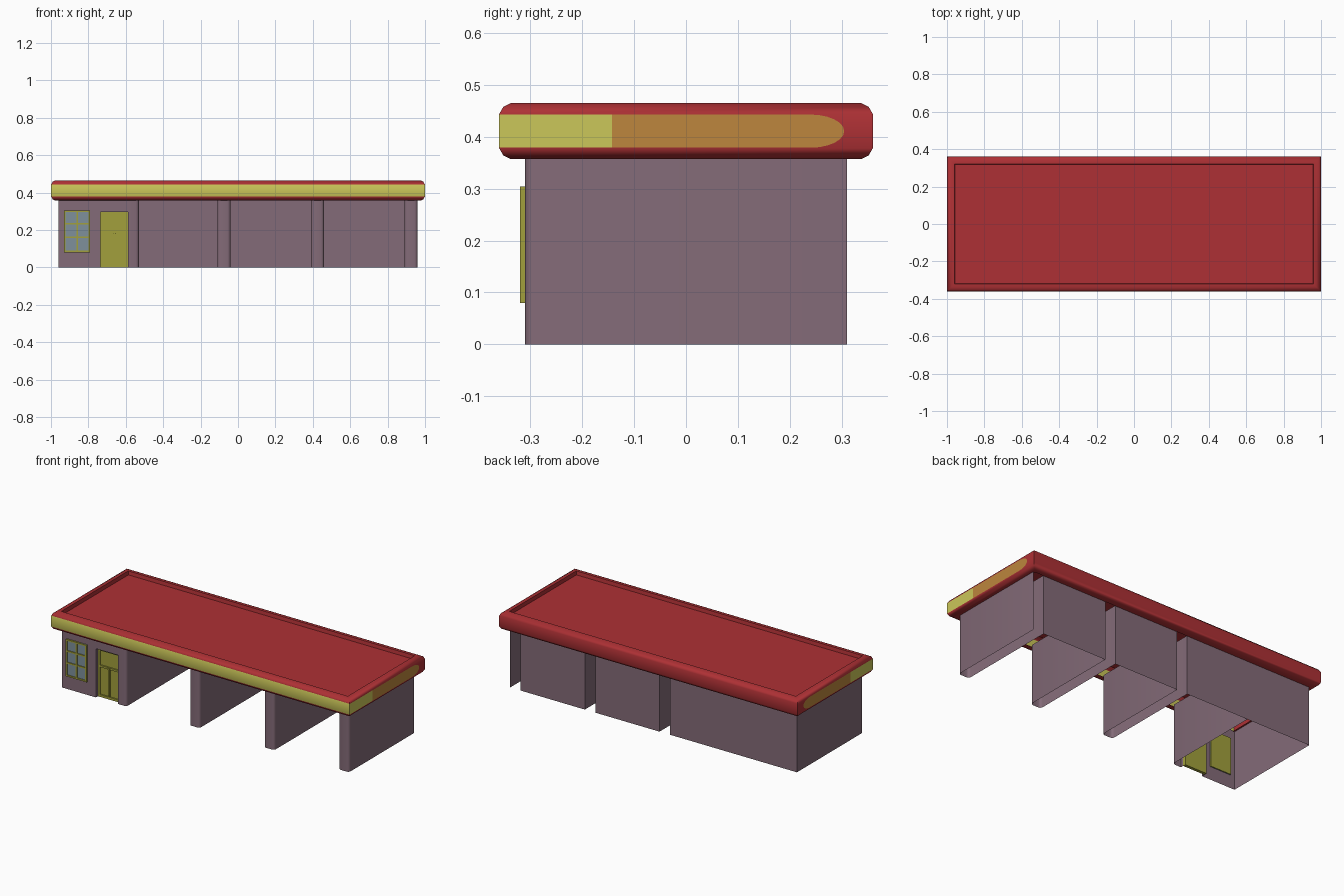
import bpy, bmesh, math

cube = bpy.data.objects.get("Cube")
if cube:
    bpy.data.objects.remove(cube, do_unlink=True)


def material(name, rgb):
    m = bpy.data.materials.new(name)
    m.use_nodes = True
    color = (*rgb, 1)
    m.diffuse_color = color
    m.node_tree.nodes["Principled BSDF"].inputs["Base Color"].default_value = color
    return m


RED = material("roof red", (0.42, 0.03, 0.035))
WALL = material("mauve plaster", (0.23, 0.147, 0.188))
YELLOW = material("stripe yellow", (0.6, 0.57, 0.1))
ORANGE = material("stripe ochre", (0.51, 0.24, 0.047))
OLIVE = material("olive paint", (0.36, 0.35, 0.045))
GLASS = material("blue grey glass", (0.21, 0.28, 0.33))


def finish(name, bm, *mats, smooth=False):
    mesh = bpy.data.meshes.new(name)
    bm.to_mesh(mesh)
    bm.free()
    for m in mats:
        mesh.materials.append(m)
    ob = bpy.data.objects.new(name, mesh)
    bpy.context.collection.objects.link(ob)
    if smooth:
        bpy.ops.object.select_all(action='DESELECT')
        ob.select_set(True)
        bpy.context.view_layer.objects.active = ob
        bpy.ops.object.shade_smooth_by_angle(angle=math.radians(40))
    return ob


def sheet(name, path, z0, z1):
    """Thin wall standing along a plan path."""
    bm = bmesh.new()
    low = [bm.verts.new((x, y, z0)) for x, y in path]
    high = [bm.verts.new((x, y, z1)) for x, y in path]
    for i in range(len(path) - 1):
        bm.faces.new((low[i], low[i + 1], high[i + 1], high[i]))
    return finish(name, bm, WALL, smooth=True)


def plate(name, points, mat):
    bm = bmesh.new()
    bm.faces.new([bm.verts.new(p) for p in points])
    return finish(name, bm, mat)


def boxes(name, mat, bounds):
    """One object from boxes given as x, y and z ranges."""
    bm = bmesh.new()
    for xs, ys, zs in bounds:
        verts = bmesh.ops.create_cube(bm, size=1)["verts"]
        for v in verts:
            v.co = [r[0] if c < 0 else r[1] for c, r in zip(v.co, (xs, ys, zs))]
    return finish(name, bm, mat)


def corner(cx, cy, r, start, steps=3):
    return [(cx + r * math.cos(math.radians(start + 90 * i / steps)),
             cy + r * math.sin(math.radians(start + 90 * i / steps)))
            for i in range(steps + 1)]


H, D, R = 0.36, 0.31, 0.016     # wall height, half depth, corner radius

# Bay dividers, rounded at the front and open at the back
bays = [-0.53, -0.11, -0.04, 0.39, 0.46, 0.89, 0.96]
for i, (x0, x1) in enumerate(zip(bays[1::2], bays[2::2])):
    path = [(x0, D)] + corner(x0 + R, R - D, R, 180) + corner(x1 - R, R - D, R, 270) + [(x1, D)]
    sheet(f"bay_divider_{i + 1}", path, 0, H)

# Back panels closing the bays
for i, (x0, x1) in enumerate(zip(bays[0::2], bays[1::2])):
    sheet(f"bay_back_panel_{i + 1}", [(x0, D), (x1, D)], 0, H)

# Office walls run from one door jamb around to the other
DL, DR, DT, DY = -0.735, -0.587, 0.295, -0.283
office = [(DR, DY), (DR, -D)] + corner(-0.53 - R, R - D, R, 270)
office += [(-0.53, D), (-0.96, D), (-0.96, -D), (DL, -D), (DL, DY)]
sheet("office_walls", office, 0, H)
sheet("door_lintel", [(DL, -D), (DR, -D)], DT, H)
plate("door_lintel_underside", [(DL, -D, DT), (DR, -D, DT), (DR, DY, DT), (DL, DY, DT)], WALL)

# Door with frame, rails and handle
boxes("door_leaf", OLIVE, [((DL, DR), (DY, DY + 0.01), (0, DT))])
mid = (DL + DR) / 2
face = (DY - 0.008, DY)
boxes("door_frame", OLIVE, [
    ((DL, DL + 0.014), face, (0, DT)),
    ((DR - 0.014, DR), face, (0, DT)),
    ((DL + 0.014, DR - 0.014), face, (DT - 0.014, DT)),
    ((DL + 0.014, DR - 0.014), face, (0, 0.014)),
    ((DL + 0.014, DR - 0.014), face, (0.18, 0.192)),
    ((mid - 0.004, mid + 0.004), face, (0.014, 0.18))])
boxes("door_handle", OLIVE, [((mid - 0.008, mid + 0.008), (DY - 0.014, DY), (0.182, 0.19))])

# Window with two by three panes
WL, WR, WB, WT, T = -0.93, -0.79, 0.08, 0.304, 0.009
depth = (-0.32, -0.305)
bars = [((x - T / 2, x + T / 2), depth, (WB, WT))
        for x in (WL + T / 2, (WL + WR) / 2, WR - T / 2)]
bars += [((WL, WR), (-0.319, -0.305), (z - T / 2, z + T / 2))
         for z in (WB + T / 2, 0.162, 0.233, WT - T / 2)]
boxes("window_frame", OLIVE, bars)
boxes("window_glass", GLASS, [((WL, WR), (-0.314, -0.307), (WB, WT))])
boxes("window_back", OLIVE, [((WL, WR), (-0.307, -0.303), (WB, WT))])

# Roof shell: rectangular rings as inset and height, with a recessed deck
rings = [(0.05, 0.357), (0.022, 0.357), (0.008, 0.364), (0, 0.378),
         (0, 0.444), (0.008, 0.458), (0.022, 0.465), (0.04, 0.465), (0.043, 0.443)]
bm = bmesh.new()
loops = []
for inset, z in rings:
    hx, hy = 0.999 - inset, 0.36 - inset
    loops.append([bm.verts.new((sx * hx, sy * hy, z))
                  for sx, sy in ((-1, -1), (1, -1), (1, 1), (-1, 1))])
for a, b in zip(loops, loops[1:]):
    for i in range(4):
        j = (i + 1) % 4
        bm.faces.new((a[i], a[j], b[j], b[i]))
bm.faces.new(loops[-1])
for f in bm.faces:
    c = f.calc_center_median()
    f.material_index = int(c.y < -0.355 and 0.4 < c.z < 0.42)
finish("roof", bm, RED, YELLOW, smooth=True)

# Painted stripes on both roof ends, the ochre part with a rounded tip
Z0, Z1, SPLIT = 0.379, 0.443, -0.143
zc, zr = (Z0 + Z1) / 2, (Z1 - Z0) / 2
for side, x in (("left", 1.0), ("right", -1.0)):
    plate(f"yellow_end_stripe_{side}",
          [(x, -0.36, Z0), (x, SPLIT, Z0), (x, SPLIT, Z1), (x, -0.36, Z1)], YELLOW)
    tip = [(x, 0.24 + 0.065 * math.cos(t), zc + zr * math.sin(t))
           for t in (math.pi * (i / 12 - 0.5) for i in range(13))]
    plate(f"ochre_end_stripe_{side}", [(x, SPLIT, Z0)] + tip + [(x, SPLIT, Z1)], ORANGE)
